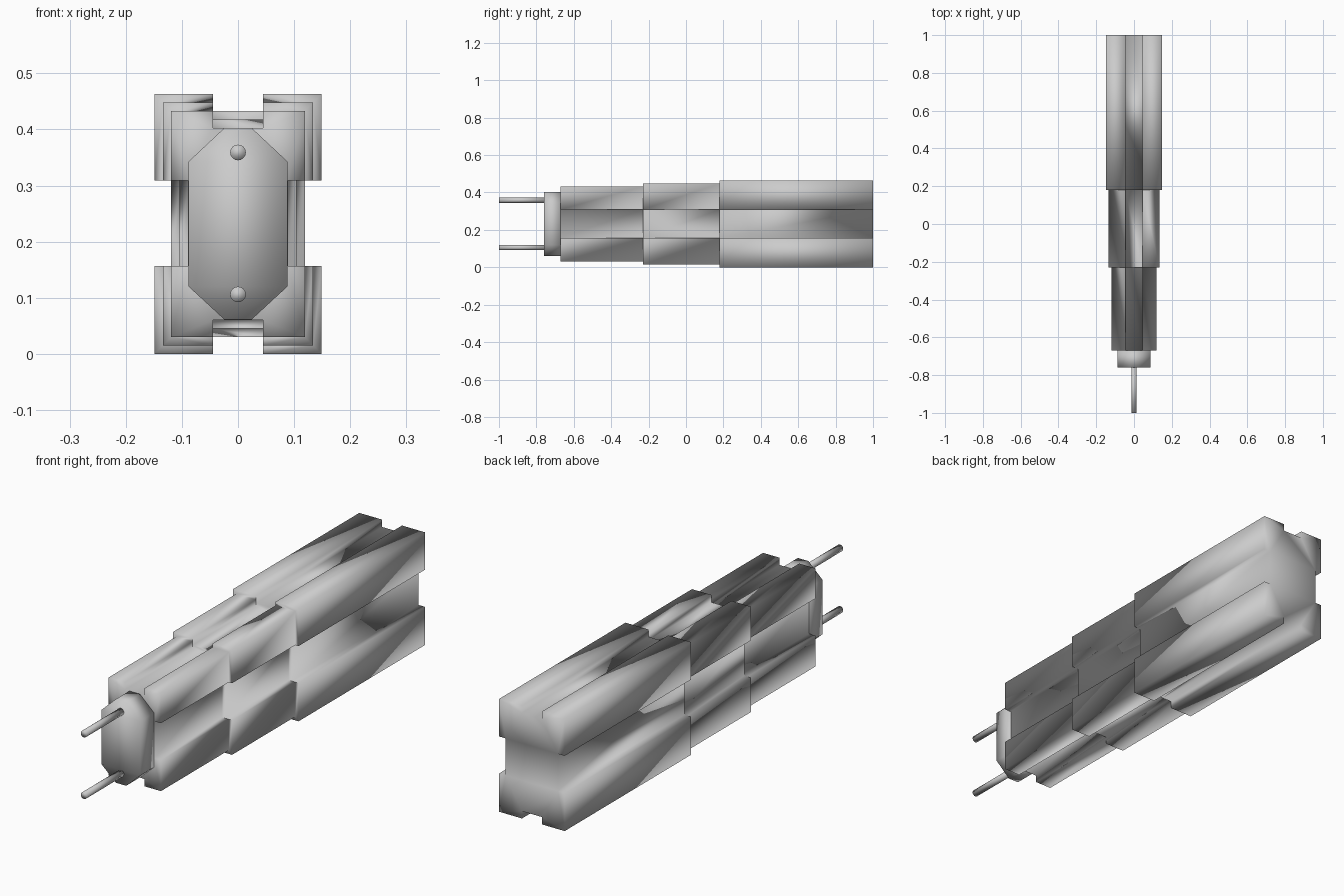
import bpy, bmesh, math

if "Cube" in bpy.data.objects:
    bpy.data.objects.remove(bpy.data.objects["Cube"])


def loft(name, rings):
    """Skin matching (y, [(x, z)...]) rings into one closed, smooth-shaded solid."""
    bm = bmesh.new()
    loops = [[bm.verts.new((x, y, z)) for x, z in outline] for y, outline in rings]
    n = len(loops[0])
    for a, b in zip(loops, loops[1:]):
        for i in range(n):
            j = (i + 1) % n
            bm.faces.new((a[i], a[j], b[j], b[i]))
    bm.faces.new(loops[0])
    bm.faces.new(loops[-1])
    bmesh.ops.recalc_face_normals(bm, faces=bm.faces)
    bmesh.ops.triangulate(bm, faces=bm.faces)
    for f in bm.faces:
        f.smooth = True
    mesh = bpy.data.meshes.new(name)
    bm.to_mesh(mesh)
    bm.free()
    obj = bpy.data.objects.new(name, mesh)
    bpy.context.collection.objects.link(obj)
    return obj


def mirrored(right_side):
    """Complete a bottom-to-top right half outline with its left half."""
    return right_side + [(-x, z) for x, z in reversed(right_side)]


def section(inset):
    """Body outline with four corner rails; notches are 0.03 deep."""
    w, low, high, d = 0.149 - inset, inset, 0.463 - inset, 0.03
    return mirrored([(0.045, low + d), (0.045, low), (w, low), (w, 0.157),
                     (w - d, 0.157), (w - d, 0.309), (w, 0.309), (w, high),
                     (0.045, high), (0.045, high - d)])


# Body: three stepped sections, back to front, softly shaded over the steps
rear, middle, front = section(0.0), section(0.015), section(0.03)
loft("stepped_body", [(1.0, rear), (0.18, rear), (0.18, middle),
                      (-0.23, middle), (-0.23, front), (-0.67, front)])

# Chamfered nose block
nose = mirrored([(0.024, 0.061), (0.088, 0.12), (0.088, 0.343), (0.024, 0.403)])
loft("nose_block", [(-0.67, nose), (-0.76, nose)])

# Two thin barrels with softly shaded tips
for name, z in (("lower_barrel", 0.106), ("upper_barrel", 0.359)):
    bpy.ops.mesh.primitive_cylinder_add(vertices=16, radius=0.014, depth=0.24,
                                        location=(0, -0.88, z),
                                        rotation=(math.pi / 2, 0, 0))
    bpy.context.object.name = name
    bpy.ops.object.shade_smooth()
